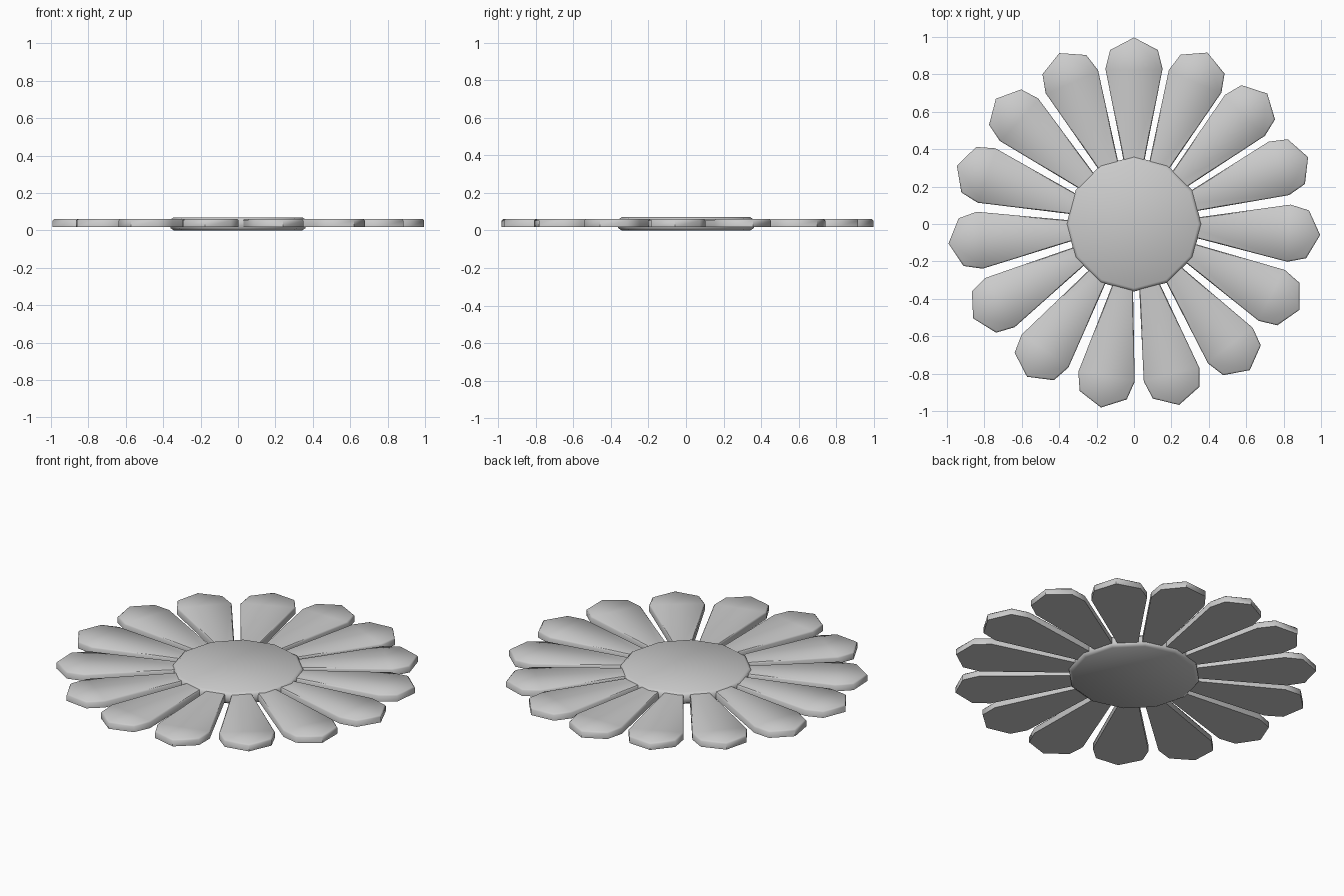
import bpy, bmesh, math
from mathutils import Matrix

if "Cube" in bpy.data.objects:
    bpy.data.objects.remove(bpy.data.objects["Cube"])

# Angle of each petal tip, slightly uneven around the flower
PETAL_ANGLES = [90, 66.8, 44.4, 21.0, -3.4, -27.4, -51.6, -76.0,
                -100.2, -125, -149.6, -174, -198.2, -222.2, -246.4]

# Half outline of a petal: (distance from centre, half width)
HALF = [(0.20, 0.028), (0.83, 0.153), (0.93, 0.128)]
OUTLINE = [(r, -w) for r, w in HALF] + [(0.997, 0)] + [(r, w) for r, w in reversed(HALF)]


def finish(bm, name, angle):
    bmesh.ops.recalc_face_normals(bm, faces=bm.faces)
    me = bpy.data.meshes.new(name)
    bm.to_mesh(me)
    bm.free()
    ob = bpy.data.objects.new(name, me)
    bpy.context.collection.objects.link(ob)
    bpy.context.view_layer.objects.active = ob
    ob.select_set(True)
    bpy.ops.object.shade_smooth_by_angle(angle=math.radians(angle))
    ob.select_set(False)
    return ob


def stack(rings):
    """Closed solid from a list of matching vertex rings."""
    bm = bmesh.new()
    loops = [[bm.verts.new(p) for p in ring] for ring in rings]
    n = len(loops[0])
    for a, b in zip(loops, loops[1:]):
        for i in range(n):
            j = (i + 1) % n
            bm.faces.new((a[i], a[j], b[j], b[i]))
    bm.faces.new(loops[0][::-1])
    bm.faces.new(loops[-1])
    return bm


# Petals: thin plates with a slim chamfer along the upper rim
for k, deg in enumerate(PETAL_ANGLES):
    inner = [(0.56 + (r - 0.56) * 0.982, w * 0.95) for r, w in OUTLINE]
    bm = stack([[(r, w, 0.019) for r, w in OUTLINE],
                [(r, w, 0.052) for r, w in OUTLINE],
                [(r, w, 0.060) for r, w in inner]])
    bm.transform(Matrix.Rotation(math.radians(deg), 4, 'Z'))
    finish(bm, f"petal_{k + 1}", 50)

# Centre button: twelve-sided disc with chamfered rims
profile = [(0.343, 0.0), (0.361, 0.012), (0.361, 0.058), (0.343, 0.070)]
SIDES = 12
rings = [[(r * math.cos(math.tau * i / SIDES), r * math.sin(math.tau * i / SIDES), z)
          for i in range(SIDES)] for r, z in profile]
finish(stack(rings), "flower_centre", 70)
